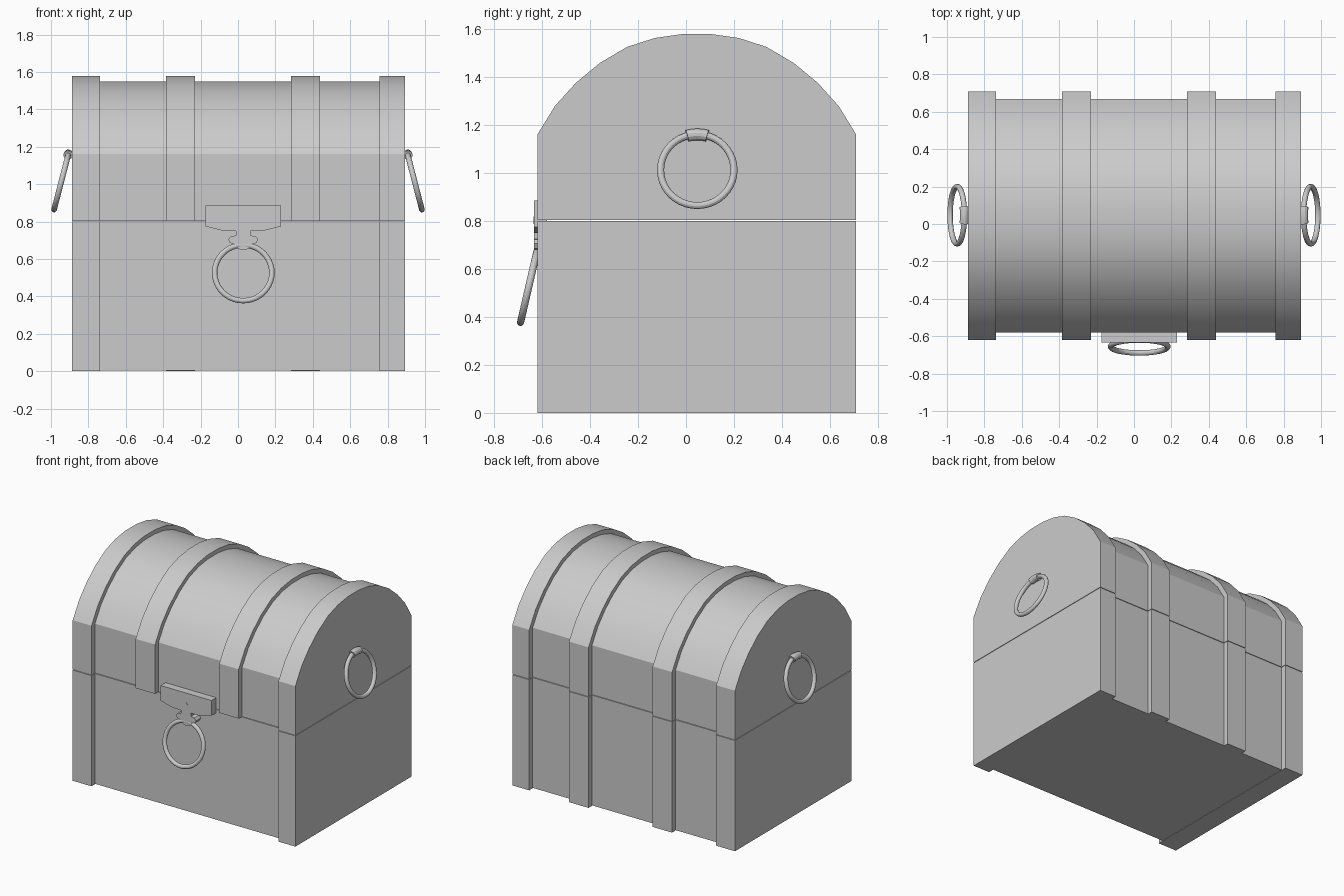
import bpy, bmesh, math
from mathutils import Vector, Matrix

if "Cube" in bpy.data.objects:
    bpy.data.objects.remove(bpy.data.objects["Cube"])

CY = 0.045                      # depth centre of the chest
X0, X1 = -0.888, 0.892          # chest ends
BANDS = [(-0.385, -0.23), (0.283, 0.439)]
END_L, END_R = -0.738, 0.757    # inner edges of end bands
OUT, INN = 0.664, 0.624         # half depth of bands / of planks
SEAM = 0.8
# half arch: offset from centre, height
ARCH = [(0.664, 1.16), (0.591, 1.279), (0.504, 1.375), (0.404, 1.458),
        (0.290, 1.525), (0.175, 1.562), (0.062, 1.578)]


def finish(name, bm):
    bmesh.ops.recalc_face_normals(bm, faces=bm.faces)
    me = bpy.data.meshes.new(name)
    bm.to_mesh(me)
    bm.free()
    ob = bpy.data.objects.new(name, me)
    bpy.context.collection.objects.link(ob)
    bpy.ops.object.select_all(action='DESELECT')
    ob.select_set(True)
    bpy.context.view_layer.objects.active = ob
    bpy.ops.object.shade_smooth_by_angle(angle=math.radians(25))
    return ob


def prism(name, pts, direction):
    """Close a 3D outline and extrude it along a vector."""
    bm = bmesh.new()
    f = bm.faces.new([bm.verts.new(p) for p in pts])
    r = bmesh.ops.extrude_face_region(bm, geom=[f], use_keep_orig=True)
    bmesh.ops.translate(bm, vec=direction,
                        verts=[v for v in r['geom'] if isinstance(v, bmesh.types.BMVert)])
    return finish(name, bm)


def slab(name, yz, a, b):
    return prism(name, [(a, y, z) for y, z in yz], (b - a, 0, 0))


def rect(y0, y1, z0, z1):
    return [(y0, z0), (y1, z0), (y1, z1), (y0, z1)]


def arch(half, top, z0):
    """Arched outline from front foot over the top to the back foot."""
    k, kz = half / OUT, (top - 1.16) / (1.578 - 1.16)
    p = [(d * k, 1.16 + (z - 1.16) * kz) for d, z in ARCH]
    p = [(half, z0)] + p
    return [(CY - d, z) for d, z in p] + [(CY + d, z) for d, z in reversed(p)]


def tube(name, centre, yaw, tilt, r, a0=0, a1=360, n=40, sides=12, R=0.153):
    """Torus (or capped torus arc) hanging in a tilted plane; yaw 0 faces -y."""
    m = (Matrix.Translation(centre) @ Matrix.Rotation(math.radians(yaw), 4, 'Z')
         @ Matrix.Rotation(math.radians(-tilt), 4, 'X'))
    full = a1 - a0 == 360
    bm = bmesh.new()
    loops = []
    for i in range(n if full else n + 1):
        a = math.radians(a0 + (a1 - a0) * i / n)
        loop = []
        for j in range(sides):
            t = 2 * math.pi * j / sides
            d = R + r * math.cos(t)
            loop.append(bm.verts.new(m @ Vector((d * math.cos(a), r * math.sin(t), d * math.sin(a)))))
        loops.append(loop)
    for i in range(n):
        p, q = loops[i], loops[(i + 1) % len(loops)]
        for j in range(sides):
            k = (j + 1) % sides
            bm.faces.new((p[j], p[k], q[k], q[j]))
    if not full:
        bm.faces.new(loops[0])
        bm.faces.new(loops[-1])
    return finish(name, bm)


# planked base and lid
slab("base_box", rect(CY - INN, CY + INN, 0.003, SEAM), END_L, END_R)
slab("lid_barrel", arch(INN, 1.548, SEAM + 0.004), END_L, END_R)

# end bands closing both sides
for side, a, b in (("left", X0, END_L), ("right", END_R, X1)):
    slab("base_end_" + side, rect(CY - OUT, CY + OUT, 0, SEAM), a, b)
    slab("lid_end_" + side, arch(OUT, 1.578, SEAM + 0.004), a, b)

# middle straps: arched over the lid, straight down the back of the base
for side, (a, b) in zip(("left", "right"), BANDS):
    slab("lid_strap_" + side,
         arch(OUT, 1.578, SEAM + 0.004) + arch(INN, 1.548, SEAM + 0.004)[::-1], a, b)
    slab("back_strap_" + side, rect(CY + INN, CY + OUT, 0, SEAM), a, b)

# lock plate with hasp tongue
LX = 0.028
half = [(0.203, 0.885), (0.203, 0.775), (0.105, 0.75), (0.04, 0.75), (0.04, 0.725),
        (0.066, 0.722), (0.08, 0.705), (0.07, 0.685), (0.047, 0.68), (0.034, 0.662), (0.016, 0.65)]
outline = half + [(-x, z) for x, z in reversed(half)]
prism("lock_plate", [(LX + x, CY - INN, z) for x, z in outline], (0, -0.055, 0))
prism("lock_stud", [(LX + 0.016 * math.cos(i * math.pi / 2), -0.63, 0.803 + 0.016 * math.sin(i * math.pi / 2))
                    for i in range(4)], (0, -0.006, 0))

# hanging rings, with sleeves on the side handles
tube("front_ring", (LX, -0.655, 0.526), 0, 13, 0.0148)
for side, x, yaw in (("left", -0.945, -90), ("right", 0.945, 90)):
    tube("handle_ring_" + side, (x, 0.047, 1.012), yaw, 14.5, 0.0148)
    tube("handle_sleeve_" + side, (x, 0.047, 1.012), yaw, 14.5, 0.025, 74, 106, n=6)
